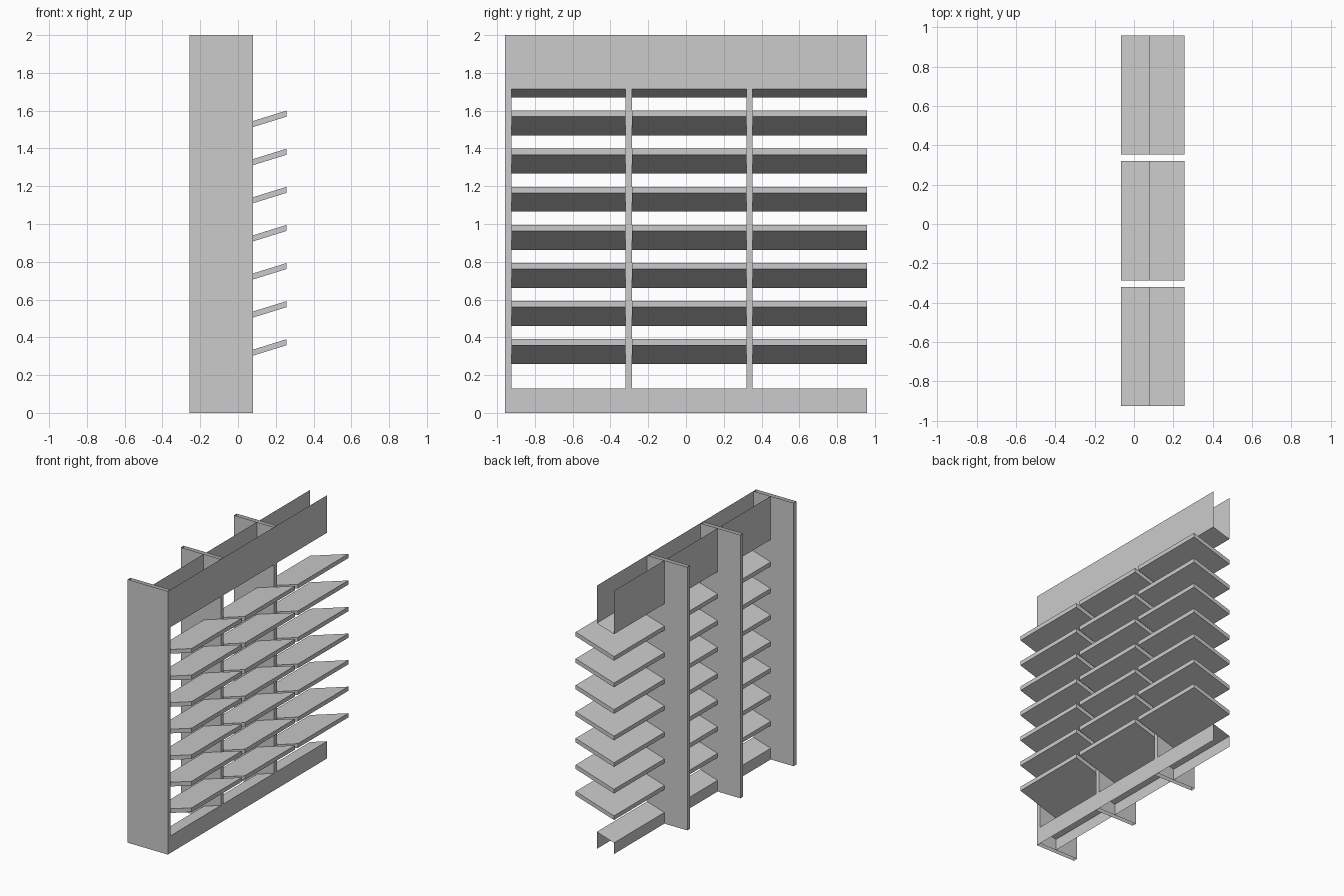
import bpy, bmesh
from mathutils import Vector

if "Cube" in bpy.data.objects:
    bpy.data.objects.remove(bpy.data.objects["Cube"])

HALF, PERIOD, POST = 0.957, 0.638, 0.033   # half length, bay pitch, post width
X_BACK, X_IN, X_FACE, X_TIP = -0.257, -0.065, 0.08, 0.257
SLOPE, THICK = 0.31, 0.032


def extrude(name, points, move, closed=True, caps=True):
    """Sweep a profile in a straight line, open or closed, with or without ends."""
    bm = bmesh.new()
    move = Vector(move)
    a = [bm.verts.new(p) for p in points]
    b = [bm.verts.new(Vector(p) + move) for p in points]
    n = len(a)
    for i in range(n if closed else n - 1):
        j = (i + 1) % n
        bm.faces.new((a[i], a[j], b[j], b[i]))
    if caps:
        bm.faces.new(a[::-1])
        bm.faces.new(b)
    bmesh.ops.recalc_face_normals(bm, faces=bm.faces)
    mesh = bpy.data.meshes.new(name)
    bm.to_mesh(mesh)
    bm.free()
    obj = bpy.data.objects.new(name, mesh)
    bpy.context.collection.objects.link(obj)
    return obj


drop = (X_FACE - X_IN) * SLOPE
for bay in range(3):
    y0 = -HALF + bay * PERIOD
    y1 = y0 + POST
    span = (0, PERIOD - POST, 0)

    # hollow upright post, open at top and bottom
    extrude(f"upright_{bay}",
            [(X_BACK, y0, 0), (X_FACE, y0, 0), (X_FACE, y1, 0), (X_BACK, y1, 0)],
            (0, 0, 2), caps=False)

    # header trough: front and back sheets joined by a sloping floor
    extrude(f"header_{bay}",
            [(X_FACE, y1, 2), (X_FACE, y1, 1.715),
             (X_IN, y1, 1.715 - drop), (X_IN, y1, 2)],
            span, closed=False, caps=False)

    # base: front and back sheets joined by a sloping deck
    extrude(f"base_{bay}",
            [(X_FACE, y1, 0), (X_FACE, y1, 0.13),
             (X_IN, y1, 0.13 - drop), (X_IN, y1, 0)],
            span, closed=False, caps=False)

    # tilted shelves
    for k in range(7):
        tip = 0.39 + k * 0.2017
        rear = tip - (X_TIP - X_IN) * SLOPE
        extrude(f"shelf_{bay}_{k}",
                [(X_IN, y1, rear - THICK), (X_TIP, y1, tip - THICK),
                 (X_TIP, y1, tip), (X_IN, y1, rear)],
                span)
